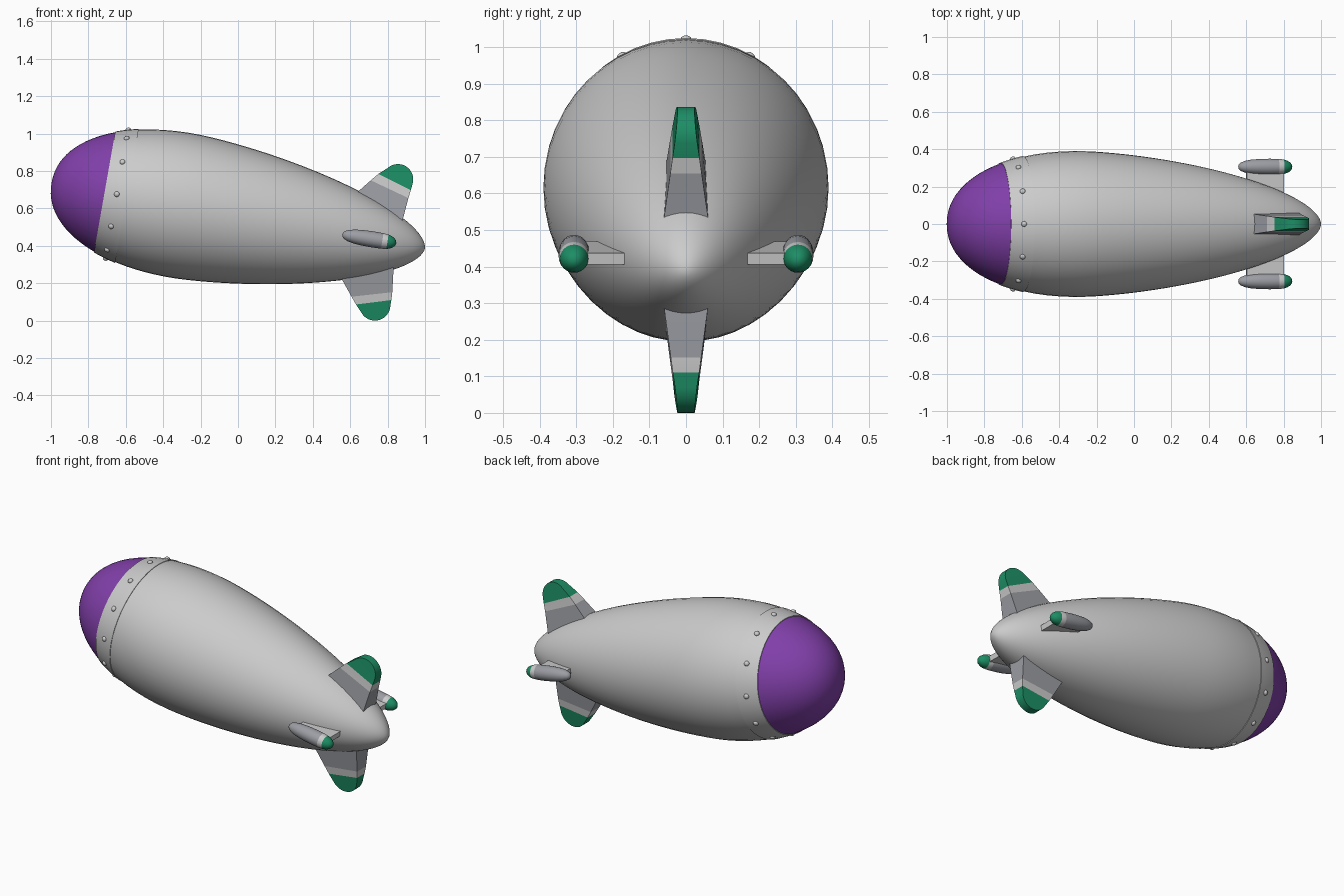
import bpy, bmesh
from math import sin, cos, pi, radians
from mathutils import Matrix, Vector

if "Cube" in bpy.data.objects:
    bpy.data.objects.remove(bpy.data.objects["Cube"])


def material(name, rgb):
    m = bpy.data.materials.new(name)
    m.diffuse_color = (*rgb, 1)
    m.use_nodes = True
    m.node_tree.nodes["Principled BSDF"].inputs["Base Color"].default_value = m.diffuse_color
    return m


PURPLE = material("purple", (0.22, 0.05, 0.40))
GREEN = material("green", (0.012, 0.27, 0.13))
PALE = material("pale", (0.58, 0.58, 0.55))
GREY = material("grey", (0.33, 0.34, 0.37))


def finish(name, bm, mats=(), angle=35):
    bmesh.ops.remove_doubles(bm, verts=bm.verts, dist=1e-5)
    bmesh.ops.recalc_face_normals(bm, faces=bm.faces)
    me = bpy.data.meshes.new(name)
    bm.to_mesh(me)
    bm.free()
    for m in mats:
        me.materials.append(m)
    me.shade_smooth()
    me.set_sharp_from_angle(angle=radians(angle))
    ob = bpy.data.objects.new(name, me)
    bpy.context.collection.objects.link(ob)
    return ob


def lathe(name, profile, frame, mats=(), pick=lambda t: 0, n=48):
    """Revolve (t, r) points round the local x axis."""
    bm = bmesh.new()
    rings = [[bm.verts.new(frame @ Vector((t, r * cos(2 * pi * i / n), r * sin(2 * pi * i / n))))
              for i in range(n)] for t, r in profile]
    for k in range(len(rings) - 1):
        a, b = rings[k], rings[k + 1]
        for i in range(n):
            j = (i + 1) % n
            f = bm.faces.new((a[i], a[j], b[j], b[i]))
            f.material_index = pick((profile[k][0] + profile[k + 1][0]) / 2)
    return finish(name, bm, mats)


# Body: a fat teardrop, nose up
NOSE, MID, TAIL, R = -1.012, -0.30, 1.015, 0.39
BAND0, BAND1 = -0.724, -0.603
body = Matrix.Translation((0, 0, 0.562)) @ Matrix.Rotation(radians(10), 4, 'Y')


def radius(t):
    if t < MID:
        w = min(1, (MID - t) / (MID - NOSE))
        return R * (1 - w ** 2.15) ** 0.465
    w = min(1, (t - MID) / (TAIL - MID))
    return R * (1 - w ** 1.55) ** 0.57


def span(a, b, n, ease=lambda u: u):
    return [(a + (b - a) * ease(i / n), radius(a + (b - a) * ease(i / n))) for i in range(n + 1)]


lathe("nose_cap", span(NOSE, BAND0, 14, lambda u: u * u), body, [PURPLE])
lathe("hull", span(BAND1, TAIL, 40, lambda u: 1 - (1 - u) ** 1.7), body)
ring = [(t, r + 0.004) for t, r in span(BAND0, BAND1, 5)]
lathe("nose_band", [(BAND0, radius(BAND0) - 0.01)] + ring + [(BAND1, radius(BAND1) - 0.01)],
      body, [PALE])

# Rivets round the band
bm = bmesh.new()
for i in range(12):
    m = (body @ Matrix.Rotation(i * pi / 6, 4, 'X')
         @ Matrix.Translation((-0.658, 0, radius(-0.658) + 0.004))
         @ Matrix.Rotation(radians(-18), 4, 'Y') @ Matrix.Diagonal((1, 1, 0.75, 1)))
    bmesh.ops.create_uvsphere(bm, u_segments=12, v_segments=8, radius=0.015, matrix=m)
finish("band_rivets", bm)


# Upright fins: tapered slabs with a round tip
def fin(name, rows, centre, r, f0, b0, tip, d, s0):
    """rows: (front xz, back xz); the arc runs from f0 and b0 degrees to tip."""
    rows = [(Vector(f), Vector(b)) for f, b in rows]
    c, steps = Vector(centre), 8
    for i in range(steps + 1):
        fa, ba = (radians(a + (tip - a) * i / steps) for a in (f0, b0))
        rows.append((c + r * Vector((cos(fa), sin(fa))), c + r * Vector((cos(ba), sin(ba)))))
    bm, loops = bmesh.new(), []
    for f, b in rows:
        h = 0.055 - 0.13 * (((f + b) / 2).dot(Vector(d)) - s0)
        loops.append([bm.verts.new((p.x, y, p.y)) for p, y in ((f, -h), (b, -h), (b, h), (f, h))])
    bm.faces.new(loops[0])
    for k in range(len(loops) - 1):
        for i in range(4):
            j = (i + 1) % 4
            q = bm.faces.new((loops[k][i], loops[k][j], loops[k + 1][j], loops[k + 1][i]))
            q.material_index = min(k, 2)
    finish(name, bm, [GREY, PALE, GREEN])


fin("top_fin", [((0.54, 0.60), (0.865, 0.48)), ((0.71, 0.750), (0.911, 0.655)),
                ((0.75, 0.784), (0.924, 0.697))],
    (0.855, 0.755), 0.082, 132, -12, 58, (0.47, 0.88), 0.905)
fin("bottom_fin", [((0.50, 0.32), (0.835, 0.34)), ((0.607, 0.128), (0.825, 0.152)),
                   ((0.631, 0.086), (0.820, 0.110))],
    (0.732, 0.083), 0.083, -153, 0, -80, (0.14, -0.99), -0.141)

# Side pods on flat struts
pod = [(0, 0), (0.003, 0.011), (0.012, 0.021), (0.035, 0.031), (0.07, 0.038), (0.12, 0.042),
       (0.17, 0.043), (0.217, 0.042), (0.245, 0.039), (0.262, 0.034), (0.278, 0.026),
       (0.289, 0.014), (0.293, 0)]
tilt = Matrix.Rotation(radians(9), 4, 'Y')
for label, side in (("right", -1), ("left", 1)):
    frame = Matrix.Translation((0.557, side * 0.306, 0.460)) @ tilt
    lathe(label + "_pod", pod, frame, [GREY, PALE, GREEN],
          lambda t: 0 if t < 0.217 else 1 if t < 0.245 else 2, n=24)
    bm = bmesh.new()
    bmesh.ops.create_cube(bm, size=1, matrix=Matrix.Translation((0.70, side * 0.21, 0.437)) @ tilt
                          @ Matrix.Diagonal((0.20, 0.18, 0.032, 1)))
    finish(label + "_strut", bm)
